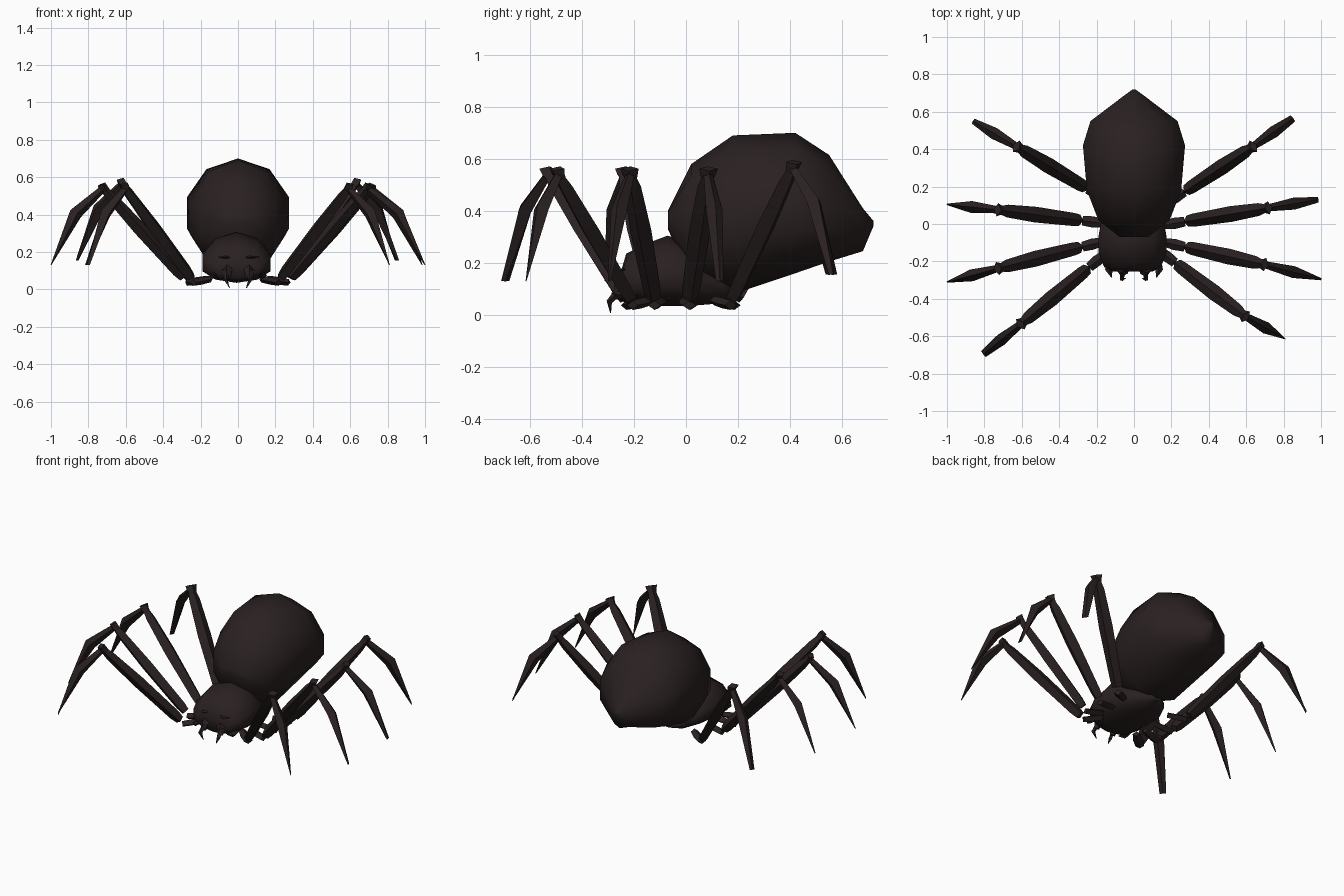
import bpy, bmesh, math
from mathutils import Vector

if "Cube" in bpy.data.objects:
    bpy.data.objects.remove(bpy.data.objects["Cube"])

mat = bpy.data.materials.new("dark_brown")
mat.diffuse_color = (0.023, 0.015, 0.0153, 1)
mat.use_nodes = True
mat.node_tree.nodes["Principled BSDF"].inputs["Base Color"].default_value = mat.diffuse_color


def loft(name, rings, angle):
    """Skin a list of equal-sized vertex rings, cap the ends and shade."""
    bm = bmesh.new()
    rows = [[bm.verts.new(p) for p in ring] for ring in rings]
    n = len(rows[0])
    for a, b in zip(rows, rows[1:]):
        for i in range(n):
            j = (i + 1) % n
            bm.faces.new((a[i], a[j], b[j], b[i]))
    bm.faces.new(rows[0])
    bm.faces.new(rows[-1])
    bmesh.ops.recalc_face_normals(bm, faces=bm.faces)
    me = bpy.data.meshes.new(name)
    bm.to_mesh(me)
    bm.free()
    me.materials.append(mat)
    ob = bpy.data.objects.new(name, me)
    bpy.context.collection.objects.link(ob)
    bpy.ops.object.select_all(action='DESELECT')
    ob.select_set(True)
    bpy.context.view_layer.objects.active = ob
    bpy.ops.object.shade_smooth_by_angle(angle=math.radians(angle))
    return ob


def body(name, sections, n, shift=0.0):
    """Sections along y: (y, half width, bottom, widest height, top)."""
    rings = []
    for y, w, lo, mid, hi in sections:
        ring = []
        for i in range(n):
            a = math.tau * i / n
            c = math.cos(a)
            ring.append((shift + w * math.sin(a), y, mid + c * ((hi - mid) if c > 0 else (mid - lo))))
        rings.append(ring)
    return loft(name, rings, 65)


def limb(name, path, radii, sides=4, angle=30):
    """Tapered prism along a path; radii are (sideways, upright) pairs."""
    path = [Vector(p) for p in path]
    rings = []
    for k, p in enumerate(path):
        d = (path[min(k + 1, len(path) - 1)] - path[max(k - 1, 0)]).normalized()
        side = d.cross(Vector((0, 0, 1))).normalized()
        up = side.cross(d)
        rs, ru = radii[k]
        rings.append([p + side * rs * math.cos(t) + up * ru * math.sin(t)
                      for t in (math.tau * i / sides for i in range(sides))])
    return loft(name, rings, angle)


# Abdomen: big faceted egg with a pointed tail
body("abdomen", [
    (-0.07, 0.08, 0.33, 0.37, 0.40),
    (0.02, 0.20, 0.14, 0.36, 0.58),
    (0.18, 0.265, 0.08, 0.38, 0.69),
    (0.42, 0.287, 0.16, 0.40, 0.70),
    (0.55, 0.245, 0.205, 0.37, 0.615),
    (0.68, 0.065, 0.245, 0.34, 0.41),
    (0.72, 0.008, 0.34, 0.352, 0.362)], 10)

# Head and thorax in one low dome
body("head", [
    (-0.255, 0.11, 0.06, 0.11, 0.15),
    (-0.23, 0.16, 0.045, 0.115, 0.235),
    (-0.15, 0.192, 0.035, 0.125, 0.275),
    (-0.07, 0.192, 0.035, 0.135, 0.305),
    (0.02, 0.175, 0.035, 0.12, 0.27),
    (0.14, 0.11, 0.045, 0.10, 0.16),
    (0.20, 0.04, 0.07, 0.085, 0.11)], 10, -0.008)

# Mouth parts and brow spikes on both sides
for s, label in ((-1, "left"), (1, "right")):
    limb(label + "_jaw", [(s * .05, -.21, .14), (s * .06, -.26, .10), (s * .06, -.268, .06)],
         [(.03, .025), (.028, .02), (.018, .014)])
    limb(label + "_fang", [(s * .06, -.26, .09), (s * .065, -.295, .05), (s * .045, -.29, .008)],
         [(.016, .016), (.012, .012), (.002, .002)])
    limb(label + "_feeler", [(s * .12, -.19, .08), (s * .135, -.245, .075), (s * .12, -.285, .085)],
         [(.025, .02), (.02, .018), (.002, .002)])
    limb(label + "_brow", [(s * .03, -.235, .17), (s * .07, -.258, .172), (s * .11, -.235, .175)],
         [(.003, .003), (.01, .008), (.003, .003)])

# Legs: hip xy, knee xyz, foot xyz, foot half width (some feet are chisel shaped)
legs = {
    "right_front_leg": ((.23, -.215), (.59, -.49, .54), (.81, -.615, .13), .002),
    "right_second_leg": ((.285, -.125), (.69, -.215, .54), (1.0, -.295, .13), .006),
    "right_third_leg": ((.285, .015), (.71, .085, .54), (.985, .13, .13), .015),
    "right_rear_leg": ((.28, .18), (.63, .41, .565), (.85, .565, .155), .02),
    "left_front_leg": ((-.25, -.24), (-.60, -.53, .54), (-.805, -.695, .13), .02),
    "left_second_leg": ((-.29, -.125), (-.72, -.235, .54), (-1.0, -.31, .13), .004),
    "left_third_leg": ((-.29, .02), (-.72, .075, .54), (-1.0, .105, .13), .004),
    "left_rear_leg": ((-.26, .195), (-.62, .41, .565), (-.86, .55, .155), .015),
}
for name, (hip, knee, foot, tip) in legs.items():
    h, k, f = Vector((*hip, .065)), Vector(knee), Vector(foot)
    out = Vector((k.x - h.x, k.y - h.y, 0)).normalized()
    # hip segment lying flat under the body
    limb(name + "_hip", [h - out * .13 - Vector((0, 0, .01)), h - out * .07 - Vector((0, 0, .02)),
                         h - out * .015 - Vector((0, 0, .028))],
         [(.022, .018), (.03, .02), (.026, .018)])
    # upper segment, near constant thickness
    limb(name + "_upper", [h, h.lerp(k, .07), h.lerp(k, .55), h.lerp(k, .9), k],
         [(.03, .026), (.035, .033), (.042, .036), (.034, .028), (.02, .018)])
    # flared knee joint
    limb(name + "_knee", [k - out * .03 - Vector((0, 0, .03)), k, k + out * .01 + Vector((0, 0, .022))],
         [(.018, .018), (.03, .026), (.036, .022)])
    # lower segment, bowed outward then drawn to a point
    bend = Vector((k.x + (f.x - k.x) * .53, k.y + (f.y - k.y) * .53, k.z + (f.z - k.z) * .33))
    limb(name + "_lower", [k, bend, f], [(.018, .018), (.032, .034), (tip, .002)])
